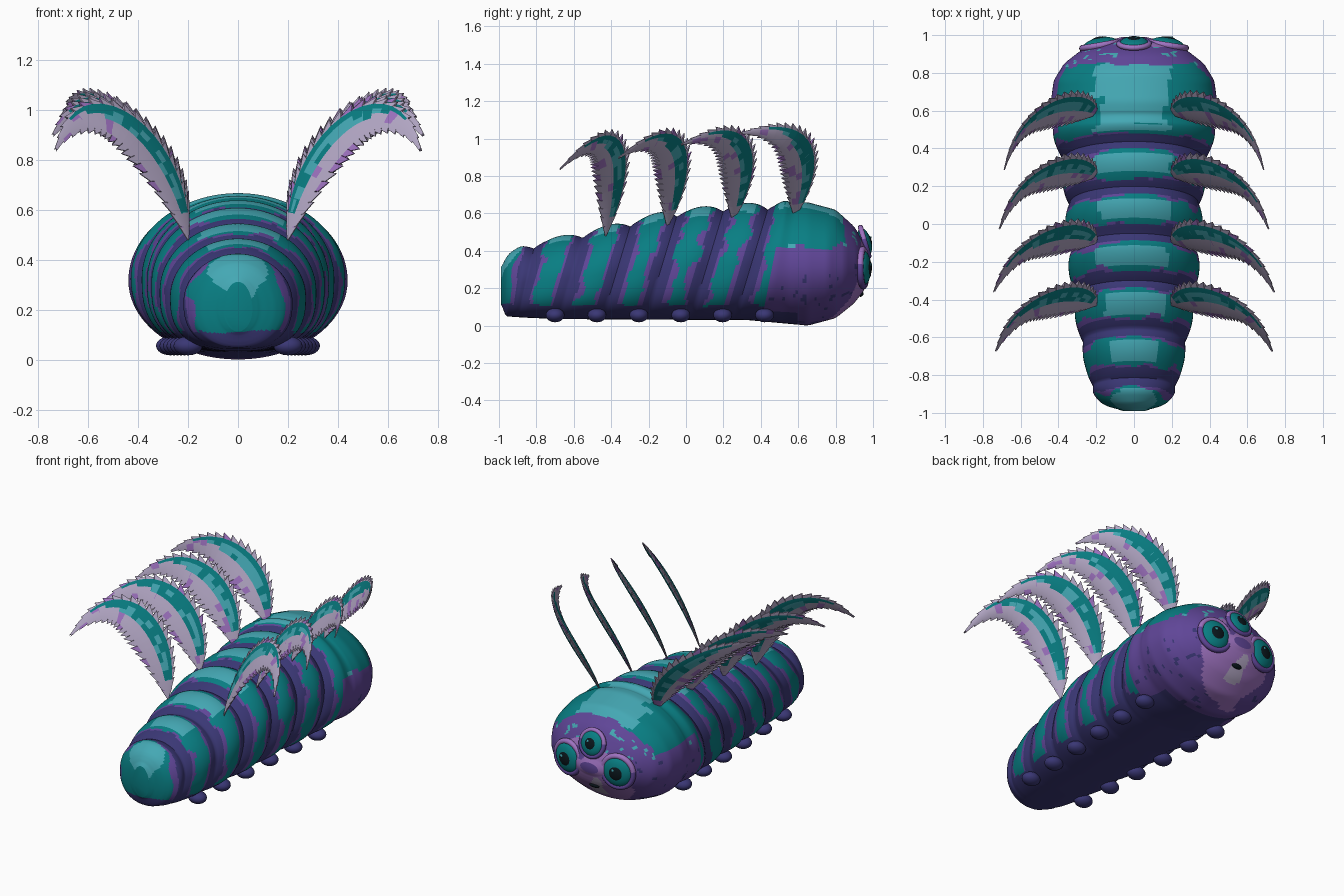
import bpy, bmesh, math
from mathutils import Vector, noise

cube = bpy.data.objects.get("Cube")
if cube:
    bpy.data.objects.remove(cube, do_unlink=True)


# Materials
def make_mat(name, *rgb):
    lin = [((c / 255 + 0.055) / 1.055) ** 2.4 for c in rgb] + [1]
    m = bpy.data.materials.new(name)
    m.use_nodes = True
    m.diffuse_color = lin
    m.node_tree.nodes["Principled BSDF"].inputs["Base Color"].default_value = lin
    return m


mats = [make_mat("teal", 8, 126, 131), make_mat("light teal", 68, 168, 180),
        make_mat("navy", 58, 55, 117), make_mat("purple", 96, 70, 152),
        make_mat("lavender", 158, 114, 192), make_mat("pale lavender", 180, 168, 198),
        make_mat("eye black", 10, 22, 28)]
TEAL, LIGHT, NAVY, PURPLE, LAVENDER, PALE, BLACK = range(len(mats))


def finish(bm, name):
    bmesh.ops.recalc_face_normals(bm, faces=bm.faces)
    me = bpy.data.meshes.new(name)
    bm.to_mesh(me)
    bm.free()
    for m in mats:
        me.materials.append(m)
    ob = bpy.data.objects.new(name, me)
    bpy.context.collection.objects.link(ob)
    return ob


def smooth(ob, angle=50):
    bpy.ops.object.select_all(action='DESELECT')
    ob.select_set(True)
    bpy.context.view_layer.objects.active = ob
    bpy.ops.object.shade_smooth_by_angle(angle=math.radians(angle))


def lerp_table(table, u):
    if u <= table[0][0]:
        return table[0][1]
    for (a, va), (b, vb) in zip(table, table[1:]):
        if u <= b:
            return va + (vb - va) * (u - a) / (b - a)
    return table[-1][1]


def soft(table, u):
    return sum(lerp_table(table, u + d) for d in (-0.012, 0, 0.012)) / 3


def clamp(v):
    return max(0.0, min(1.0, v))


# Body outline along its length: half width, top and bottom heights
WIDTH = [(-.99, .04), (-.97, .12), (-.94, .17), (-.88, .22), (-.75, .245), (-.6, .285), (-.2, .34),
         (.2, .365), (.5, .42), (.65, .44), (.76, .425), (.85, .37), (.92, .28), (.97, .16), (.99, .04)]
TOP = [(-.99, .29), (-.96, .36), (-.9, .42), (-.8, .45), (-.7, .47), (-.5, .52), (-.2, .6), (.1, .635),
       (.65, .66), (.8, .62), (.9, .53), (.96, .43), (.99, .32)]
BOTTOM = [(-.99, .12), (-.95, .05), (-.6, .035), (.4, .03), (.65, 0), (.8, .04), (.9, .12),
          (.96, .2), (.99, .28)]
FIRST, PERIOD, NECK = -0.84, 0.236, 0.46


def body_colour(u, p, side):
    n = noise.noise(p * 9)
    fine = noise.noise(p * 26)
    if u > NECK:
        # Head: teal cap, purple face, pale chin
        if p.z > .43 + .03 * n and p.y < .84 + .03 * n:
            if abs(p.x) < .19 + .06 * n and p.z > .55 and p.y > .53 + .05 * n:
                return LIGHT
            return TEAL
        chin = (p - Vector((0, .93, .15))).length
        if chin < .085 + .1 * n:
            return PALE
        if chin < .25 + .12 * n:
            return LAVENDER
        if p.z > .4 and fine > .38:
            return LIGHT
        if p.z < .38 and (fine > .45 or (p.z < .07 and p.y < .6)):
            return NAVY
        return PURPLE
    # Bands: navy grooves with purple fringes between teal ridges
    if p.z < .11 + .02 * n:
        return NAVY
    phase = (u - FIRST) / PERIOD
    gap = abs(phase - round(phase)) if u > FIRST - .1 else 1
    edge = .16 + .06 * side + .06 * n
    if gap < edge:
        return NAVY
    if gap < edge + (.1 + .18 * n) * side:
        return PURPLE
    cap = u < FIRST - .05 and Vector((p.x, p.z - .36)).length < .11 + .05 * n
    if cap or (gap > .28 and side < .52 + .15 * n and u > FIRST and p.z > .35):
        return LIGHT
    return TEAL


# Segmented body and head
RINGS, SIDES = 220, 88
bm = bmesh.new()
rings, us = [], []
for i in range(RINGS):
    u = .99 * math.sin(math.pi / 2 * (-1 + 2 * i / (RINGS - 1)))
    w, top, low = soft(WIDTH, u), soft(TOP, u), soft(BOTTOM, u)
    ripple = .94 + .095 * abs(math.sin(math.pi * (u - FIRST) / PERIOD)) ** .8
    bulge = 1 + (ripple - 1) * clamp((.58 - u) / .1)
    mid = low + (top - low) * .48
    lean = .3 * clamp((.62 - u) / .25) * clamp((u + .99) / .2)
    square = 1 - .25 * clamp((.55 - u) / .2) * clamp((u + .99) / .15)
    ring = []
    for k in range(SIDES):
        a = 2 * math.pi * k / SIDES
        c, s = math.cos(a), math.sin(a)
        e = 1 if s > 0 else square
        x = w * bulge * math.copysign(abs(c) ** e, c)
        if s > 0:
            z = mid + (top - mid) * s + (bulge - 1) * .45 * s
        else:
            z = mid - (mid - low) * abs(s) ** e
        ring.append(bm.verts.new((x, u + lean * (z - .3), z)))
    rings.append(ring)
    us.append(u)
for i in range(RINGS - 1):
    for k in range(SIDES):
        j = (k + 1) % SIDES
        f = bm.faces.new((rings[i][k], rings[i][j], rings[i + 1][j], rings[i + 1][k]))
        side = abs(math.cos(2 * math.pi * (k + .5) / SIDES))
        f.material_index = body_colour((us[i] + us[i + 1]) / 2, f.calc_center_median(), side)
for ring in (rings[0], rings[-1]):
    cap = bm.faces.new(ring)
    cap.material_index = TEAL if ring is rings[0] else PURPLE
body = finish(bm, "body")
smooth(body)
bpy.context.view_layer.update()


def ellipsoid(name, loc, scale, mat, normal=(0, 0, 1)):
    bpy.ops.mesh.primitive_uv_sphere_add(segments=28, ring_count=16, location=loc)
    ob = bpy.context.object
    ob.name, ob.scale = name, scale
    ob.rotation_euler = Vector(normal).to_track_quat('Z', 'Y').to_euler()
    ob.data.materials.append(mats[mat])
    smooth(ob)
    return ob


# Stubby feet in two rows
for i in range(6):
    for s in (-1, 1):
        ellipsoid("foot", (s * (.2 + .014 * i), -.7 + .224 * i, .056), (.058, .05, .038), NAVY)

# Three eyes on the face, with lids lavender above and purple below
for name, spot, size, out in (("left_eye", (.19, 1, .31), .098, -.014),
                              ("right_eye", (-.19, 1, .31), .098, -.014),
                              ("top_eye", (0, 1, .47), .08, .006)):
    _, loc, normal, _ = body.closest_point_on_mesh(Vector(spot))
    normal = (normal + Vector((0, .7, 0))).normalized()
    loc = loc + normal * out
    turn = normal.to_track_quat('Z', 'Y')
    bpy.ops.mesh.primitive_torus_add(major_radius=size, minor_radius=size * .18, location=loc,
                                     rotation=turn.to_euler(), major_segments=36, minor_segments=10)
    lid = bpy.context.object
    lid.name = name + "_lid"
    lid.data.materials.append(mats[LAVENDER])
    lid.data.materials.append(mats[PURPLE])
    for f in lid.data.polygons:
        f.material_index = 0 if (turn @ f.center).z > size * .25 else 1
    smooth(lid)
    ellipsoid(name + "_iris", loc, (size * .96, size * .96, size * .42), TEAL, normal)
    ellipsoid(name + "_pupil", loc + normal * size * .27, (size * .5, size * .5, size * .2), BLACK, normal)
    glint = loc + normal * size * .44 + Vector((size * .15, 0, size * .18))
    ellipsoid(name + "_glint", glint, (size * .1, size * .1, size * .04), LIGHT, normal)

# Mouth
_, loc, normal, _ = body.closest_point_on_mesh(Vector((0, 1, .12)))
ellipsoid("mouth", loc, (.035, .015, .012), BLACK, normal)


# Curved plumes with saw-toothed edges
def plume(name, sign, root, tip, crest):
    x, y, z = root
    pts = [Vector(root), Vector((.29, y + .06, .84)), Vector((.59, y + .08, crest)), Vector(tip)]

    def at(t):
        q = 1 - t
        return (pts[0] * q ** 3 + pts[1] * 3 * q * q * t
                + pts[2] * 3 * q * t * t + pts[3] * t ** 3)

    bm = bmesh.new()
    across = Vector((.66, -.74, -.1))
    cols = (-1, -.72, -.46, -.2, .04, .36, .7, 1)
    teeth, loops, ts = 20, [], []
    for i in range(teeth):
        for part, reach in ((0, .8), (.93, 1.06)):
            t = (i + part) / teeth
            tan = (at(t + .01) - at(t - .01)).normalized()
            across = (across - tan * across.dot(tan)).normalized()
            normal = across.cross(tan)
            half = .004 + .12 * max(0, math.sin(math.pi * t ** .8)) ** 1.1
            loop = []
            for face in (1, -1):
                for c in cols if face > 0 else cols[::-1]:
                    edge = abs(c) == 1
                    off = c * half * (reach if edge else 1)
                    thick = face * (.002 + .13 * half * (1 - c * c)) + .06 * half * c * c
                    p = at(t) + across * off + normal * thick
                    if edge and part:
                        p += tan * .012
                    loop.append(bm.verts.new((sign * p.x, p.y, p.z)))
            loops.append(loop)
            ts.append(t)
    n = len(loops[0])
    for i in range(len(loops) - 1):
        for k in range(n):
            j = (k + 1) % n
            f = bm.faces.new((loops[i][k], loops[i][j], loops[i + 1][j], loops[i + 1][k]))
            col = min(k, n - 2 - k)
            spot = noise.noise(f.calc_center_median() * 17)
            if 1 <= col <= 3 and .08 < ts[i] < .95 - .1 * col:
                f.material_index = LIGHT if spot > .05 and col > 1 else TEAL
            else:
                f.material_index = LAVENDER if spot > .3 else PALE
    for loop in (loops[0], loops[-1]):
        bm.faces.new(loop).material_index = PALE
    smooth(finish(bm, name), 25)


for i, (y, z, tip_x, tip_z) in enumerate(((-.43, .48, .73, .84), (-.1, .53, .74, .9),
                                          (.25, .56, .71, .97), (.58, .58, .685, 1.03))):
    for side, s in (("left", 1), ("right", -1)):
        plume(side + "_plume", s, (.2, y, z), (tip_x, y - .24 - .015 * i, tip_z), 1.15 - .025 * i)
